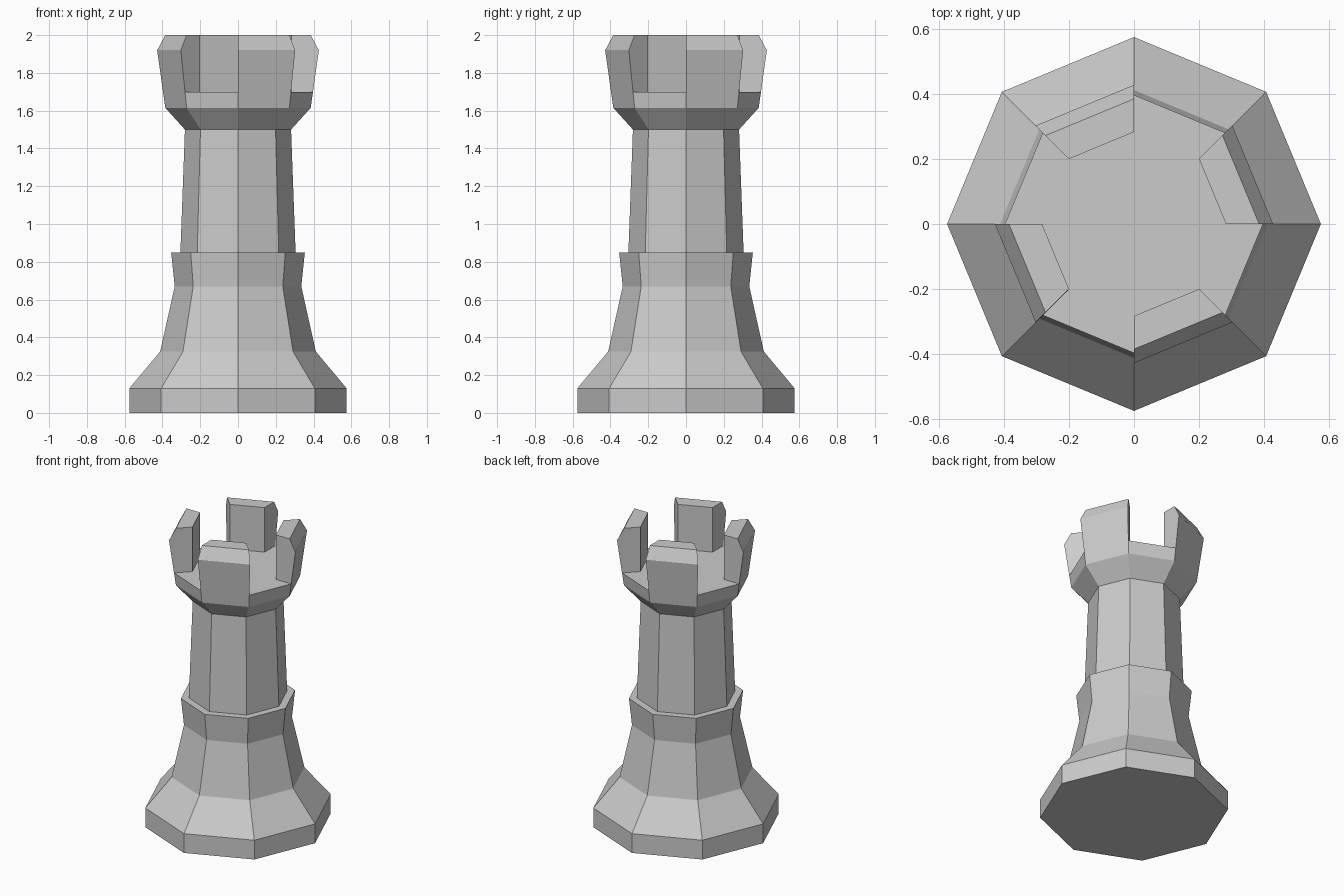
import bpy, bmesh
from math import cos, sin, pi

if "Cube" in bpy.data.objects:
    bpy.data.objects.remove(bpy.data.objects["Cube"])

SIDES = 8


def point(r, z, i):
    a = 2 * pi * i / SIDES
    return (r * cos(a), r * sin(a), z)


# Tower profile (corner radius, height) from the base up to the battlement floor
profile = [(0.575, 0), (0.575, 0.13), (0.412, 0.325), (0.335, 0.67),
           (0.354, 0.85), (0.305, 0.85), (0.281, 1.5), (0.385, 1.615),
           (0.397, 1.7)]
# Battlement cross-section, from outer floor edge over the top to the inner floor edge
battlement = [(0.397, 1.7), (0.428, 1.92), (0.385, 2.0), (0.283, 2.0), (0.283, 1.7)]

bm = bmesh.new()


def strip(points, i):
    """Quads along a profile across one side of the octagon."""
    for (r0, z0), (r1, z1) in zip(points, points[1:]):
        bm.faces.new([bm.verts.new(point(r, z, k)) for r, z, k in
                      ((r0, z0, i), (r0, z0, i + 1), (r1, z1, i + 1), (r1, z1, i))])


def cap(r, z):
    bm.faces.new([bm.verts.new(point(r, z, i)) for i in range(SIDES)])


for i in range(SIDES):
    strip(profile, i)
    if i % 2 == 0:
        # Raised battlement with closed ends
        strip(battlement, i)
        for k in (i, i + 1):
            bm.faces.new([bm.verts.new(point(r, z, k)) for r, z in battlement])
    else:
        # Open gap: floor only
        strip([battlement[0], battlement[-1]], i)

# Underside and inner battlement floor
cap(*profile[0])
cap(*battlement[-1])

bmesh.ops.remove_doubles(bm, verts=bm.verts, dist=1e-4)
bmesh.ops.recalc_face_normals(bm, faces=bm.faces)
mesh = bpy.data.meshes.new("castle_tower")
bm.to_mesh(mesh)
bm.free()
bpy.context.collection.objects.link(bpy.data.objects.new("castle_tower", mesh))
